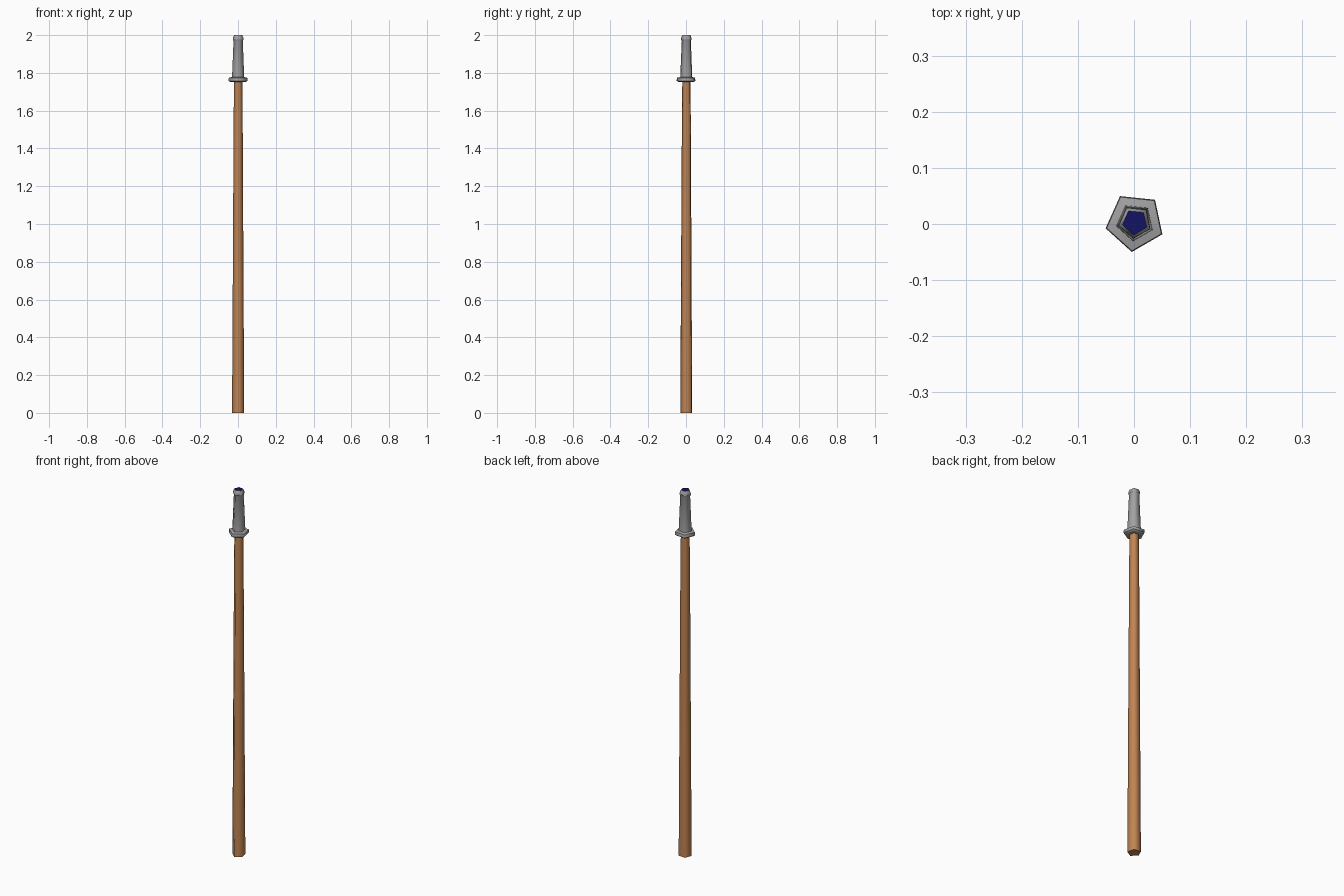
import bpy, bmesh, math

if "Cube" in bpy.data.objects:
    bpy.data.objects.remove(bpy.data.objects["Cube"])

CX, CY = 0.0017, 0.0034      # pentagon centre that centres the bounds
START = math.radians(48)     # direction of the first corner
SIDES = 5

def material(name, rgb):
    m = bpy.data.materials.new(name)
    m.diffuse_color = (*rgb, 1)
    m.use_nodes = True
    m.node_tree.nodes["Principled BSDF"].inputs["Base Color"].default_value = m.diffuse_color
    return m

wood = material("warm wood", (0.53, 0.23, 0.085))
metal = material("grey metal", (0.36, 0.36, 0.36))
navy = material("navy blue", (0.007, 0.006, 0.13))

def turned(name, profile, mats, top_index=0):
    """Five-sided lathe from (radius, z) pairs, capped at both ends."""
    bm = bmesh.new()
    rings = []
    for r, z in profile:
        rings.append([bm.verts.new((CX + r * math.cos(START + math.tau * i / SIDES),
                                    CY + r * math.sin(START + math.tau * i / SIDES), z))
                      for i in range(SIDES)])
    for a, b in zip(rings, rings[1:]):
        for i in range(SIDES):
            j = (i + 1) % SIDES
            bm.faces.new((a[i], a[j], b[j], b[i])).smooth = True
    bm.faces.new(rings[0][::-1])
    bm.faces.new(rings[-1]).material_index = top_index
    # horizontal rings stay crisp where the profile turns sharply
    for k, ring in enumerate(rings):
        sharp = k in (0, len(rings) - 1)
        if not sharp:
            (r0, z0), (r1, z1), (r2, z2) = profile[k - 1:k + 2]
            turn = math.atan2(r1 - r0, z1 - z0) - math.atan2(r2 - r1, z2 - z1)
            sharp = abs(turn) > math.radians(25)
        if sharp:
            for i in range(SIDES):
                bm.edges.get((ring[i], ring[(i + 1) % SIDES])).smooth = False
    me = bpy.data.meshes.new(name)
    bm.to_mesh(me)
    bm.free()
    for m in mats:
        me.materials.append(m)
    ob = bpy.data.objects.new(name, me)
    bpy.context.collection.objects.link(ob)
    return ob

# Tapering wooden pole
turned("wooden_shaft", [(0.034, 0), (0.032, 0.35), (0.025, 1.6), (0.023, 1.757)], [wood])

# Metal socket with flange, tapered sleeve, lip and blue end
turned("metal_socket", [(0.044, 1.752), (0.0535, 1.758), (0.0515, 1.774), (0.034, 1.778),
                        (0.026, 1.968), (0.030, 1.978), (0.029, 1.986), (0.023, 2.0)],
       [metal, navy], top_index=1)
